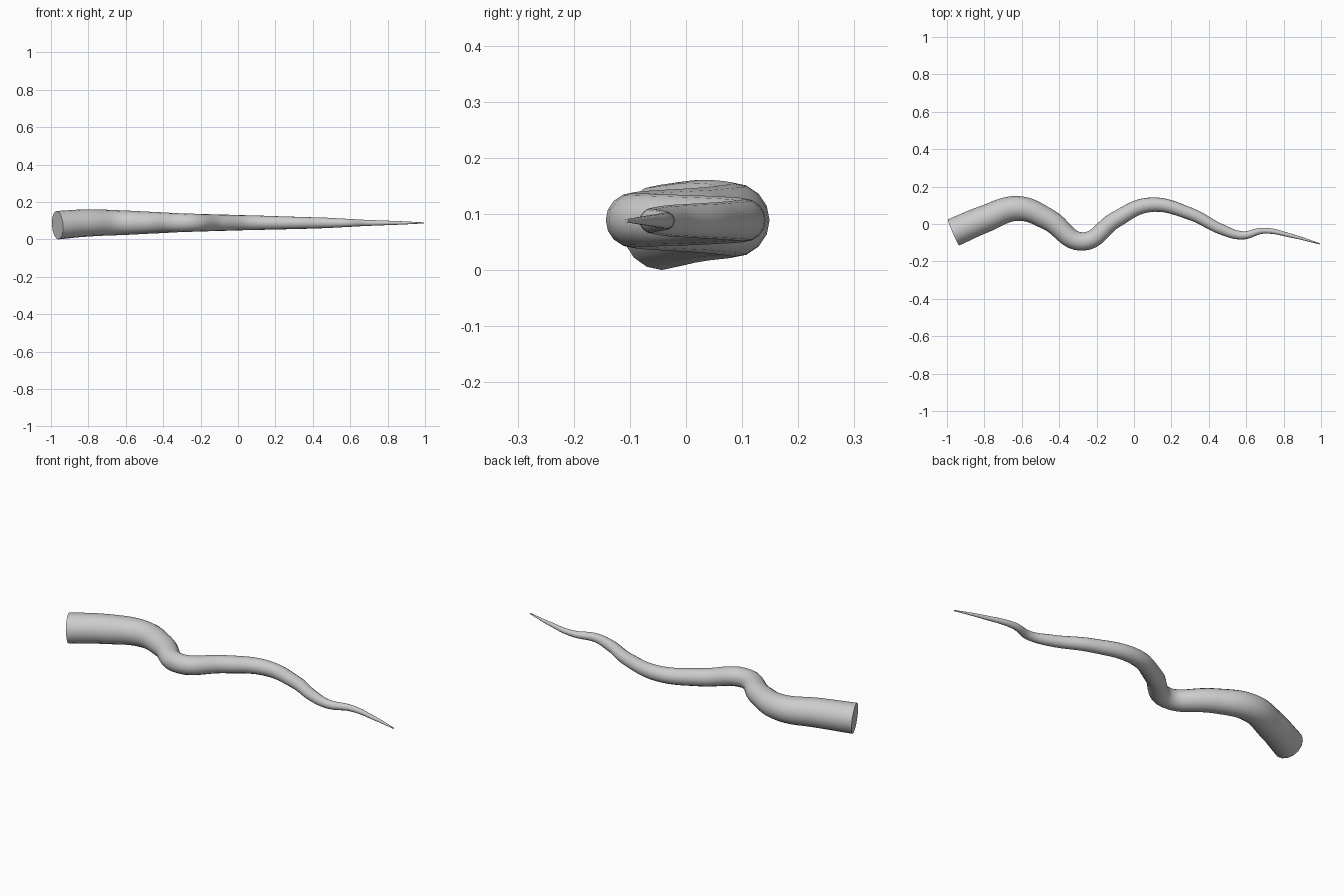
import bpy

if "Cube" in bpy.data.objects:
    bpy.data.objects.remove(bpy.data.objects["Cube"])

# Centre line of the winding tapered tube: x, y, z, radius
path = [
    (-0.965, -0.045, 0.080, 0.076),
    (-0.80, 0.026, 0.092, 0.073),
    (-0.62, 0.083, 0.093, 0.066),
    (-0.46, 0.025, 0.093, 0.058),
    (-0.275, -0.094, 0.093, 0.049),
    (-0.10, 0.022, 0.093, 0.044),
    (0.08, 0.102, 0.093, 0.039),
    (0.30, 0.055, 0.092, 0.033),
    (0.47, -0.030, 0.092, 0.028),
    (0.58, -0.061, 0.092, 0.022),
    (0.69, -0.036, 0.092, 0.016),
    (0.85, -0.065, 0.092, 0.010),
    (0.993, -0.106, 0.092, 0.003),
]

curve = bpy.data.curves.new("tendril", 'CURVE')
curve.dimensions = '3D'
curve.twist_mode = 'Z_UP'
curve.resolution_u = 8
curve.bevel_depth = 1.0
curve.bevel_resolution = 6
curve.use_fill_caps = True
spline = curve.splines.new('BEZIER')
spline.bezier_points.add(len(path) - 1)
for point, (x, y, z, r) in zip(spline.bezier_points, path):
    point.co = (x, y, z)
    point.radius = r
    point.handle_left_type = point.handle_right_type = 'AUTO'

# Turn the curve into a smooth mesh with a crisp end cap
tendril = bpy.data.objects.new("tendril", curve)
bpy.context.collection.objects.link(tendril)
bpy.context.view_layer.objects.active = tendril
tendril.select_set(True)
bpy.ops.object.convert(target='MESH')
bpy.ops.object.shade_smooth_by_angle()

# Rest the tube on the ground
mesh = bpy.context.object.data
low = min(v.co.z for v in mesh.vertices)
for v in mesh.vertices:
    v.co.z -= low
